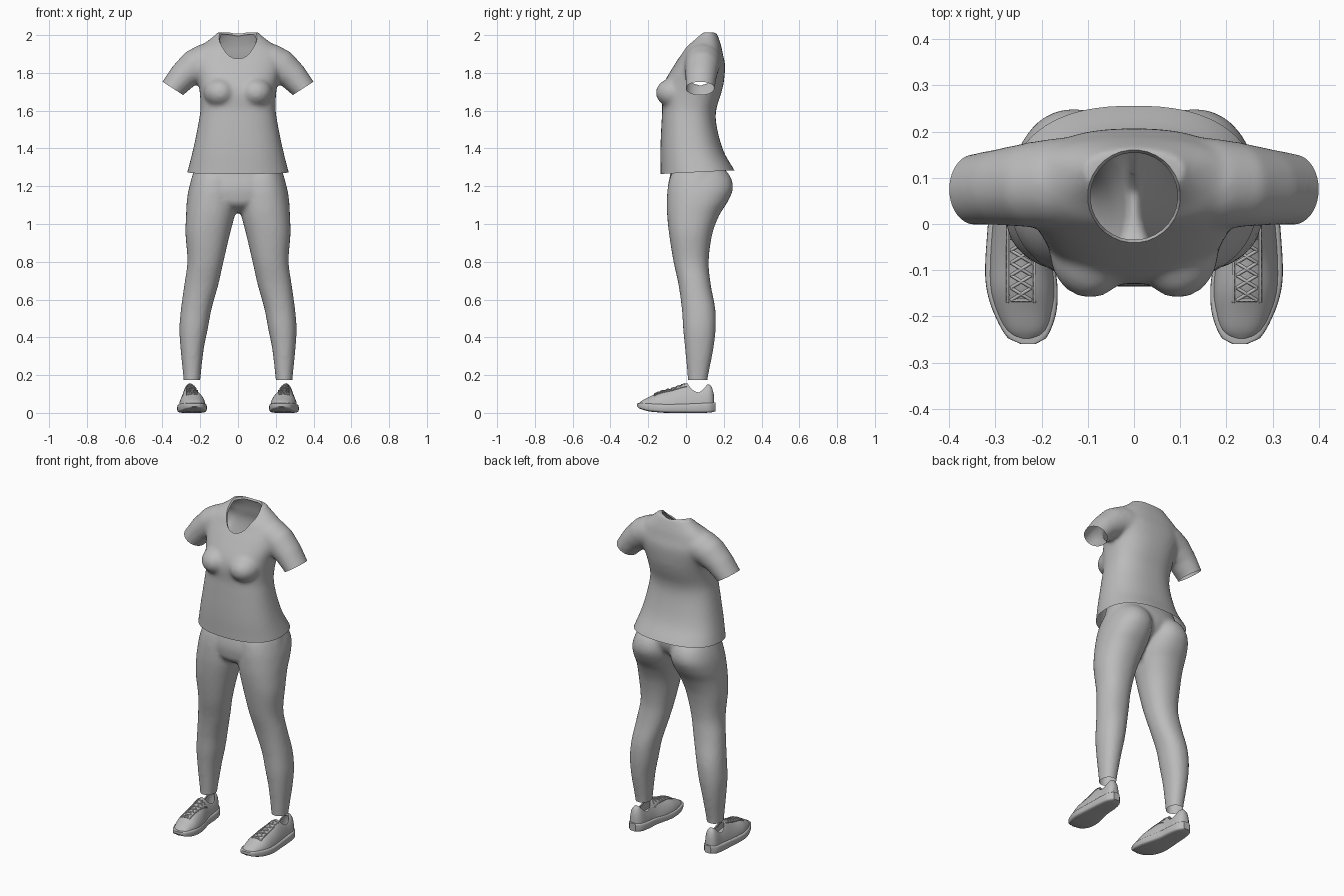
import bpy, bmesh, math
from mathutils import Vector

if "Cube" in bpy.data.objects:
    bpy.data.objects.remove(bpy.data.objects["Cube"])

GREY = bpy.data.materials.new("plain grey")
GREY.diffuse_color = (0.5, 0.5, 0.5, 1)
GREY.use_nodes = True
GREY.node_tree.nodes["Principled BSDF"].inputs["Base Color"].default_value = GREY.diffuse_color


def sample(table, t):
    """Smoothly interpolate the rows of a table keyed by its first column."""
    k = 0
    while k < len(table) - 2 and t > table[k + 1][0]:
        k += 1
    a, b = table[k], table[k + 1]
    p, q = table[max(k - 1, 0)], table[min(k + 2, len(table) - 1)]
    h = b[0] - a[0]
    s = (t - a[0]) / h
    out = []
    for c in range(1, len(a)):
        m0 = (b[c] - p[c]) / (b[0] - p[0]) * h
        m1 = (q[c] - a[c]) / (q[0] - a[0]) * h
        out.append((2*s**3 - 3*s**2 + 1) * a[c] + (s**3 - 2*s**2 + s) * m0
                   + (3*s**2 - 2*s**3) * b[c] + (s**3 - s**2) * m1)
    return out


def steps(table, n):
    lo, hi = table[0][0], table[-1][0]
    return [lo + (hi - lo) * i / n for i in range(n + 1)]


def oval(center, u, v, ru, rv, n=2.0, count=40, low=None):
    """Superellipse ring; low replaces rv on the lower half."""
    pts = []
    for i in range(count):
        a = 2 * math.pi * i / count
        c, s = math.cos(a), math.sin(a)
        r = rv if s >= 0 or low is None else low
        pts.append(Vector(center)
                   + Vector(u) * ru * math.copysign(abs(c) ** (2 / n), c)
                   + Vector(v) * r * math.copysign(abs(s) ** (2 / n), s))
    return pts


def loft(bm, rings):
    loops = [[bm.verts.new(p) for p in r] for r in rings]
    faces = [bm.faces.new(loops[0]), bm.faces.new(loops[-1])]
    for a, b in zip(loops, loops[1:]):
        for i in range(len(a)):
            j = (i + 1) % len(a)
            faces.append(bm.faces.new((a[i], a[j], b[j], b[i])))
    bmesh.ops.recalc_face_normals(bm, faces=faces)


def column(bm, table, sx=1, n=2.2):
    """Upright body from rows of z, x inner, x outer, y front, y back."""
    rings = []
    for z in steps(table, 60):
        x0, x1, y0, y1 = sample(table, z)
        rings.append(oval((sx * (x0 + x1) / 2, (y0 + y1) / 2, z), (1, 0, 0), (0, 1, 0),
                          (x1 - x0) / 2, (y1 - y0) / 2, n))
    loft(bm, rings)


def finish(name, bm, angle=40):
    me = bpy.data.meshes.new(name)
    bm.to_mesh(me)
    bm.free()
    me.materials.clear()
    me.materials.append(GREY)
    ob = bpy.data.objects.new(name, me)
    bpy.context.collection.objects.link(ob)
    bpy.ops.object.select_all(action='DESELECT')
    ob.select_set(True)
    bpy.context.view_layer.objects.active = ob
    bpy.ops.object.shade_smooth_by_angle(angle=math.radians(angle))
    return ob


def fuse(bm, voxel, rounds):
    """Merge overlapping solids into one soft skin."""
    me = bpy.data.meshes.new("blend")
    bm.to_mesh(me)
    bm.free()
    ob = bpy.data.objects.new("blend", me)
    bpy.context.collection.objects.link(ob)
    m = ob.modifiers.new("remesh", 'REMESH')
    m.mode, m.voxel_size = 'VOXEL', voxel
    m = ob.modifiers.new("soften", 'SMOOTH')
    m.factor, m.iterations = 0.5, rounds
    bpy.context.view_layer.update()
    done = bpy.data.meshes.new_from_object(ob.evaluated_get(bpy.context.evaluated_depsgraph_get()))
    bpy.data.objects.remove(ob)
    out = bmesh.new()
    out.from_mesh(done)
    return out


def trim(bm, co, no):
    """Cut away everything on the normal side of a plane."""
    bmesh.ops.bisect_plane(bm, geom=bm.verts[:] + bm.edges[:] + bm.faces[:], dist=1e-6,
                           plane_co=co, plane_no=no, clear_outer=True)


def opening(bm, cx, cy, rx, ry, zmin, sides=32):
    """Cut an oval hole, seen from above, in the surface higher than zmin."""
    dirs = [(math.cos(2 * math.pi * i / sides), math.sin(2 * math.pi * i / sides)) for i in range(sides)]

    def reach(p):
        return max((p.x - cx) / rx * c + (p.y - cy) / ry * s for c, s in dirs)
    for c, s in dirs:
        faces = [f for f in bm.faces if f.calc_center_median().z > zmin
                 and min(reach(v.co) for v in f.verts) < 1.15]
        edges = {e for f in faces for e in f.edges}
        verts = {v for f in faces for v in f.verts}
        bmesh.ops.bisect_plane(bm, geom=list(verts) + list(edges) + faces, dist=1e-6,
                               plane_co=(cx + rx * c, cy + ry * s, 0), plane_no=(c / rx, s / ry, 0))
    gone = [f for f in bm.faces if f.calc_center_median().z > zmin and reach(f.calc_center_median()) < 1]
    bmesh.ops.delete(bm, geom=gone, context='FACES')
    # folded rim
    rim = [e for e in bm.edges if e.is_boundary and e.verts[0].co.z > zmin
           and reach(e.verts[0].co) < 1.1]
    new = bmesh.ops.extrude_edge_only(bm, edges=rim)["geom"]
    for v in new:
        if isinstance(v, bmesh.types.BMVert):
            v.co = (cx + (v.co.x - cx) * 0.94, cy + (v.co.y - cy) * 0.94, v.co.z - 0.012)


# Shirt: torso, bust and sleeves
bm = bmesh.new()
TORSO = [(1.22, .282, -.135, .288), (1.285, .266, -.135, .256), (1.37, .244, -.136, .206),
         (1.45, .226, -.134, .178), (1.55, .207, -.129, .158), (1.61, .199, -.126, .161),
         (1.69, .202, -.13, .186), (1.75, .212, -.115, .2), (1.845, .238, -.06, .207),
         (1.90, .235, -.024, .195), (1.94, .203, 0, .187), (1.97, .16, .03, .178),
         (2.0, .122, .055, .167), (2.015, .11, .07, .16)]
column(bm, [(z, -x, x, a, b) for z, x, a, b in TORSO], n=2.4)
for sx in (1, -1):
    # bust
    start = len(bm.verts)
    bmesh.ops.create_icosphere(bm, subdivisions=4, radius=1)
    bm.verts.ensure_lookup_table()
    for v in bm.verts[start:]:
        v.co = (sx * .095 + v.co.x * .088, -.058 + v.co.y * .102, 1.695 + v.co.z * .08)
    # sleeve: x, y, z, tilt of the cross-section, half height, half depth
    rings = []
    for x, y, z, ux, uz, ru, rv in [(.10, .09, 1.865, .2, .98, .1, .1), (.17, .088, 1.855, .4, .92, .1, .098),
                                    (.225, .085, 1.835, .6, .8, .092, .092),
                                    (.29, .08, 1.782, .76, .65, .077, .083),
                                    (.345, .075, 1.718, .84, .54, .066, .077),
                                    (.373, .072, 1.674, .84, .54, .064, .076)]:
        rings.append(oval((sx * x, y, z), (sx * ux, 0, uz), (0, 1, 0), ru, rv))
    loft(bm, rings)
bm = fuse(bm, 0.011, 10)
trim(bm, (0, -.135, 1.265), (0, .05, -1))
for sx in (1, -1):
    # cuff cut, limited to the sleeve
    arm = [f for f in bm.faces if sx * f.calc_center_median().x > .27 and f.calc_center_median().z > 1.5]
    geom = list({v for f in arm for v in f.verts}) + list({e for f in arm for e in f.edges}) + arm
    bmesh.ops.bisect_plane(bm, geom=geom, dist=1e-6, plane_co=(sx * .345, .075, 1.718),
                           plane_no=(sx * .54, 0, -.84), clear_outer=True)
opening(bm, 0, .06, .1, .1, 1.84)
finish("shirt", bm)

# Leggings: hips and two legs
bm = bmesh.new()
HIPS = [(1.06, .05, -.02, .07), (1.1, .15, -.08, .1), (1.15, .225, -.095, .14), (1.2, .253, -.096, .195),
        (1.27, .238, -.082, .215), (1.35, .215, -.072, .19), (1.42, .2, -.07, .165)]
column(bm, [(z, -x, x, a, b) for z, x, a, b in HIPS])
LEG = [(.1, .207, .283, .01, .11), (.175, .2, .288, .01, .114), (.34, .181, .304, -.005, .145),
       (.445, .16, .31, -.015, .157), (.55, .14, .302, -.022, .155), (.68, .104, .284, -.04, .131),
       (.8, .077, .268, -.066, .12), (.95, .042, .278, -.09, .14), (1.05, .016, .275, -.1, .178),
       (1.12, .003, .271, -.101, .222), (1.19, .0, .26, -.097, .249), (1.26, .01, .236, -.08, .23),
       (1.32, .04, .2, -.04, .17)]
for sx in (1, -1):
    column(bm, LEG, sx)
bm = fuse(bm, 0.011, 5)
trim(bm, (0, 0, 1.36), (0, 0, 1))
trim(bm, (0, 0, .173), (0, 0, -1))
finish("leggings", bm)

# Shoes: rows run from toe to heel
SOLE = [(-.259, .212, .246, .034, .05), (-.25, .192, .27, .025, .052), (-.2, .17, .3, .009, .052),
        (-.15, .165, .317, .003, .05), (-.1, .17, .322, .0, .048), (0, .193, .316, .0, .05),
        (.08, .2, .31, .0, .053), (.13, .213, .3, .002, .055), (.155, .236, .278, .008, .055)]
UPPER = [(-.25, .21, .255, .05, 2), (-.235, .19, .275, .064, 2.2), (-.19, .177, .297, .087, 2.2),
         (-.14, .172, .31, .112, 2), (-.075, .18, .311, .13, 1.8), (0, .2, .306, .156, 1.6),
         (.035, .205, .303, .151, 1.7), (.07, .208, .3, .142, 1.9), (.115, .215, .297, .151, 2.2),
         (.135, .225, .29, .14, 2.4), (.147, .24, .277, .1, 2.4)]
BASE = .035


def upper_height(y, x):
    x0, x1, top, n = sample(UPPER, y)
    d = min(abs(x - (x0 + x1) / 2) / ((x1 - x0) / 2), 1)
    return BASE + (top - BASE) * (1 - d ** n) ** (1 / n)


for sx, side in ((1, "left"), (-1, "right")):
    bm = bmesh.new()
    rings = []
    for y in steps(SOLE, 36):
        x0, x1, z0, z1 = sample(SOLE, y)
        rings.append(oval((sx * (x0 + x1) / 2, y, (z0 + z1) / 2), (1, 0, 0), (0, 0, 1),
                          (x1 - x0) / 2, (z1 - z0) / 2, 5, 32))
    loft(bm, rings)
    finish(side + "_sole", bm)

    bm = bmesh.new()
    rings = []
    for y in steps(UPPER, 40):
        x0, x1, top, n = sample(UPPER, y)
        rings.append(oval((sx * (x0 + x1) / 2, y, BASE), (1, 0, 0), (0, 0, 1),
                          (x1 - x0) / 2, top - BASE, n, 40, low=.012))
    loft(bm, rings)
    opening(bm, sx * .253, .062, .033, .053, .07, 24)
    finish(side + "_shoe_upper", bm)

    # crossed laces and the two edges they run between
    cu = bpy.data.curves.new(side + "_laces", 'CURVE')
    cu.dimensions, cu.bevel_depth, cu.bevel_resolution = '3D', .0035, 1
    paths = []
    for i in range(6):
        y = -.165 + i * .027
        for s in (1, -1):
            paths.append([(.244 + s * .022 * (1 - j / 2), y + .027 * j / 4) for j in range(5)])
    paths.append([(.222 + .011 * j, -.165) for j in range(5)])
    for s in (1, -1):
        paths.append([(.244 + s * .029, -.17 + .0175 * j) for j in range(11)])
    for path in paths:
        sp = cu.splines.new('POLY')
        sp.points.add(len(path) - 1)
        for p, (x, y) in zip(sp.points, path):
            p.co = (sx * x, y, upper_height(y, x) + .001, 1)
    cu.materials.append(GREY)
    bpy.context.collection.objects.link(bpy.data.objects.new(side + "_laces", cu))
